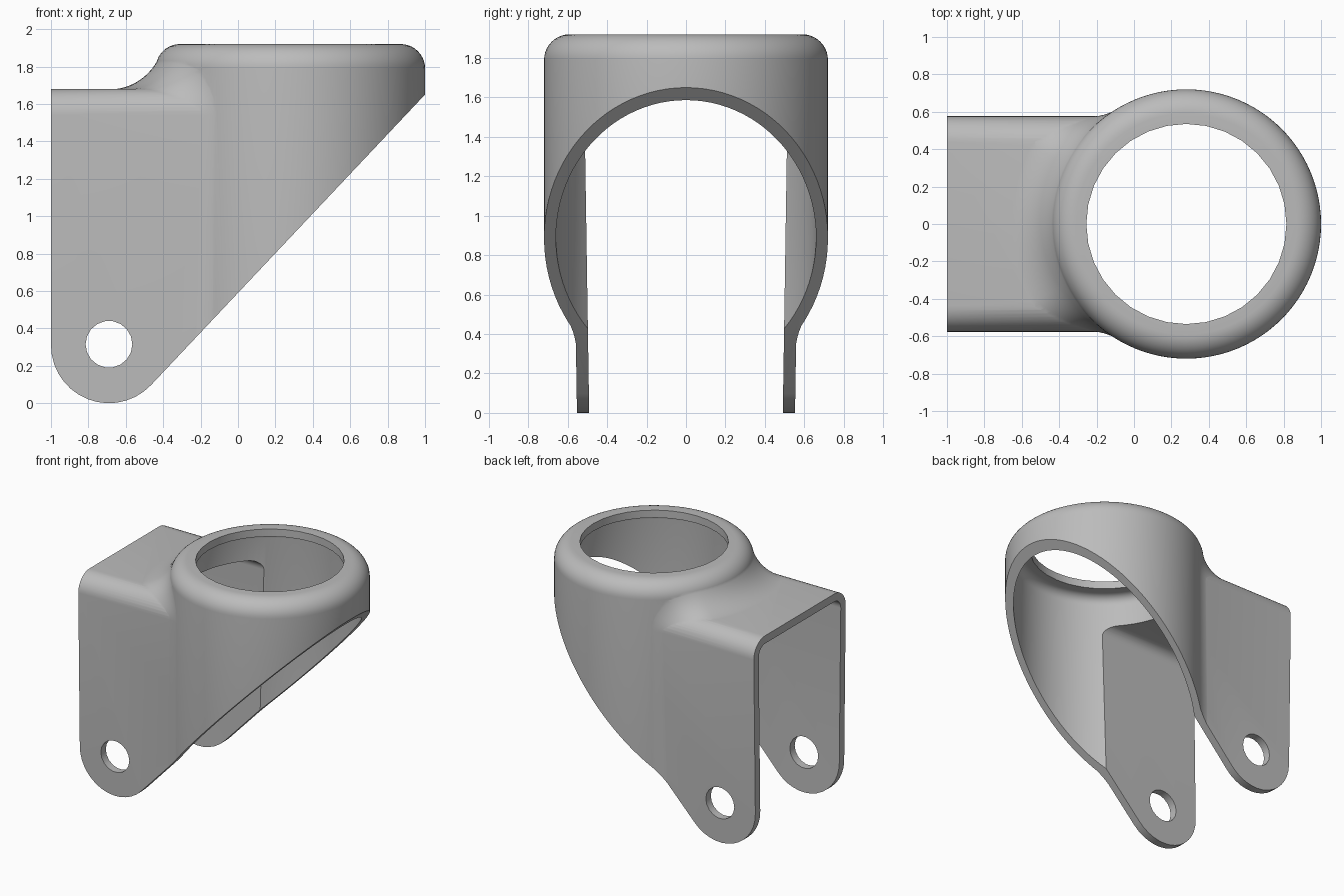
import bpy, bmesh
from math import sin, cos, pi, sqrt, radians
from mathutils import Vector

if "Cube" in bpy.data.objects:
    bpy.data.objects.remove(bpy.data.objects["Cube"])

AXIS_X, COLLAR_R, COLLAR_TOP, EDGE_R = 0.28, 0.72, 1.92, 0.13
FORK_TOP, FORK_EDGE, BLEND_R, WALL = 1.68, 0.14, 0.29, 0.06
FOOT = Vector((-0.69, 0.31))
FOOT_R = 0.31


def loft(name, rings):
    """Closed solid through a series of equal-count loops, capped at both ends."""
    bm = bmesh.new()
    loops = [[bm.verts.new(p) for p in ring] for ring in rings]
    n = len(loops[0])
    for a, b in zip(loops, loops[1:]):
        for i in range(n):
            j = (i + 1) % n
            bm.faces.new((a[i], a[j], b[j], b[i]))
    bm.faces.new(loops[0][::-1])
    bm.faces.new(loops[-1])
    bmesh.ops.recalc_face_normals(bm, faces=bm.faces)
    mesh = bpy.data.meshes.new(name)
    bm.to_mesh(mesh)
    bm.free()
    obj = bpy.data.objects.new(name, mesh)
    bpy.context.collection.objects.link(obj)
    return obj


def arc(cx, cy, r, start, end, steps):
    angles = [radians(start + (end - start) * i / steps) for i in range(steps + 1)]
    return [(cx + r * cos(a), cy + r * sin(a)) for a in angles]


def lathe(name, profile, segments):
    """Solid of revolution about the collar axis from (radius, z) pairs."""
    return loft(name, [[(AXIS_X + x, y, z) for x, y in arc(0, 0, r, 0, 360, segments)[:-1]]
                       for r, z in profile])


def side_prism(name, outline):
    """Extrude an x-z outline across the whole width."""
    return loft(name, [[(x, y, z) for x, z in outline] for y in (-1.1, 1.1)])


def half_width(z):
    return 0.553 + 0.0155 * z


def arch_prism(name, inset, corner, bottom, x0):
    """Tapered arch section with rounded upper corners, extruded along x."""
    zc = FORK_TOP - inset - corner
    half = [(half_width(bottom) - inset, bottom)]
    half += arc(half_width(zc) - inset - corner, zc, corner, 0, 90, 10)
    section = half + [(-y, z) for y, z in reversed(half)]
    return loft(name, [[(x, y, z) for y, z in section] for x in (x0, AXIS_X)])


def combine(target, tool, operation):
    mod = target.modifiers.new(operation.title(), 'BOOLEAN')
    mod.operation, mod.solver, mod.object = operation, 'EXACT', tool
    bpy.context.view_layer.objects.active = target
    bpy.ops.object.modifier_apply(modifier=mod.name)
    bpy.data.objects.remove(tool)


def blend_section(y, z, to_fork):
    """Section of the rolled fillet whose ball centre lies at this y and z."""
    zt = min(z, COLLAR_TOP - EDGE_R)
    core = COLLAR_R - EDGE_R
    rho = core + sqrt((EDGE_R + BLEND_R) ** 2 - (z - zt) ** 2)
    c = Vector((AXIS_X - sqrt(rho ** 2 - y ** 2), y, z))
    u = Vector((c.x - AXIS_X, y, 0)) / rho
    to_collar = (Vector((AXIS_X, 0, zt)) + u * core - c).normalized()
    both = to_fork + to_collar
    root = c + both * (BLEND_R + 0.05) / (1 + to_fork.dot(to_collar)) + Vector((0.12, 0, 0))
    c = c + both.normalized() * 0.003
    angle = to_fork.angle(to_collar)
    steps = 10
    ring = []
    for i in range(steps + 1):
        t = i / steps
        d = (to_fork * sin((1 - t) * angle) + to_collar * sin(t * angle)) / sin(angle)
        ring.append(c + d * BLEND_R)
    return ring + [root]


# Collar with a rounded upper rim
rim = arc(COLLAR_R - EDGE_R, COLLAR_TOP - EDGE_R, EDGE_R, 0, 90, 10)
body = lathe("caster_fork", [(COLLAR_R, -0.12)] + rim, 96)

# Fork arch with two legs
combine(body, arch_prism("fork_arch", 0, FORK_EDGE, -0.1, -1.1), 'UNION')

# Fillet rolled between the fork and the collar
zc = FORK_TOP - FORK_EDGE
yc = half_width(zc) - FORK_EDGE
stations = [(half_width(z) + BLEND_R, z, 0) for z in (-0.08, 0.5, 1.0)]
stations += [(y, z, i * pi / 24) for i, (y, z) in
             enumerate(arc(yc, zc, FORK_EDGE + BLEND_R, 0, 90, 12))]
stations += [(yc * (1 - i / 8), FORK_TOP + BLEND_R, pi / 2) for i in range(1, 9)]
stations += [(-y, z, pi - a) for y, z, a in reversed(stations[:-1])]
combine(body, loft("fork_blend", [blend_section(y, z, Vector((0, -cos(a), -sin(a))))
                                  for y, z, a in stations]), 'UNION')

# Hollow collar, open channel between the legs, and top opening
inner_rim = arc(COLLAR_R - WALL - 0.07, COLLAR_TOP - WALL - 0.07, 0.07, 0, 90, 6)
combine(body, lathe("collar_cavity", [(COLLAR_R - WALL, -0.3)] + inner_rim, 96), 'DIFFERENCE')
combine(body, arch_prism("wheel_channel", WALL + 0.002, 0.08, -0.35, -1.2), 'DIFFERENCE')
combine(body, lathe("top_opening", [(0.535, 1.5), (0.535, 2.1)], 32), 'DIFFERENCE')

# Side outline: straight back, round feet and slanted lower edge
outline = [(-1, 2.2), (1.2, 2.2), (1.2, 0.59 + 1.06 * 1.2)]
outline += arc(FOOT.x, FOOT.y, FOOT_R, -43.3, -180, 14)
combine(body, side_prism("side_outline", outline), 'INTERSECT')

# Axle holes
combine(body, side_prism("axle_hole", arc(FOOT.x, 0.315, 0.125, 0, 360, 18)[:-1]), 'DIFFERENCE')

# Single grey finish
grey = bpy.data.materials.new("grey_metal")
grey.use_nodes = True
colour = (0.5, 0.5, 0.5, 1)
grey.diffuse_color = colour
grey.node_tree.nodes["Principled BSDF"].inputs["Base Color"].default_value = colour
body.data.materials.clear()
body.data.materials.append(grey)
for face in body.data.polygons:
    face.material_index = 0

bpy.ops.object.select_all(action='DESELECT')
body.select_set(True)
bpy.context.view_layer.objects.active = body
bpy.ops.object.shade_smooth_by_angle(angle=radians(30))
